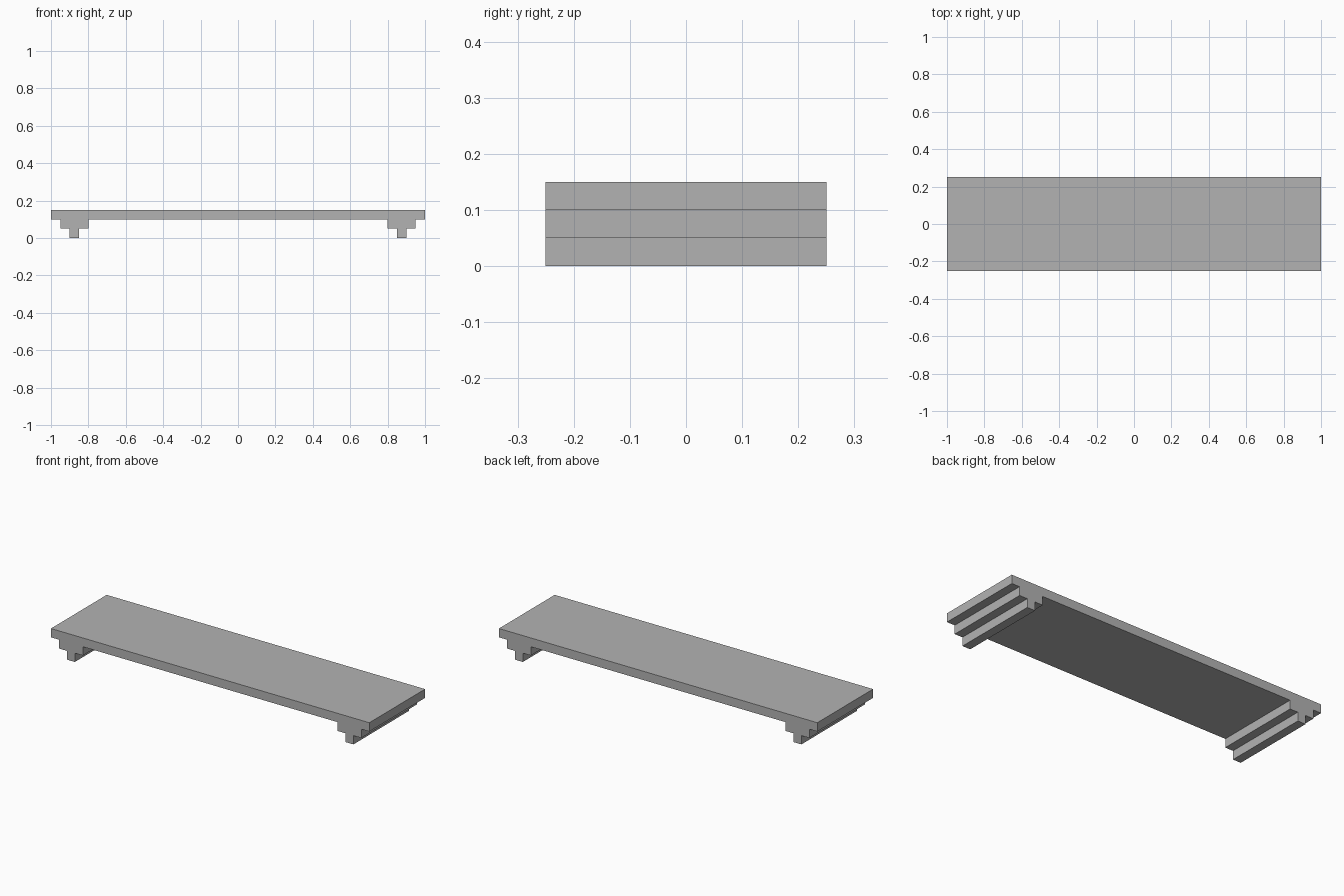
import bpy
import bmesh

cube = bpy.data.objects.get("Cube")
if cube:
    bpy.data.objects.remove(cube, do_unlink=True)

DEPTH = 0.5
STEP = 0.05

# Plain grey material
grey = bpy.data.materials.new("plain_grey")
grey.use_nodes = True
colour = (0.45, 0.45, 0.45, 1)
grey.diffuse_color = colour
grey.node_tree.nodes["Principled BSDF"].inputs["Base Color"].default_value = colour

# Right half of the front outline: slab end, then the stepped foot
half = [(1, 3 * STEP), (1, 2 * STEP), (0.95, 2 * STEP), (0.95, STEP),
        (0.9, STEP), (0.9, 0), (0.85, 0), (0.85, STEP),
        (0.8, STEP), (0.8, 2 * STEP)]
outline = half + [(-x, z) for x, z in reversed(half)]

# Slab with stepped feet, extruded from front to back
bm = bmesh.new()
face = bm.faces.new([bm.verts.new((x, -DEPTH / 2, z)) for x, z in outline])
back = bmesh.ops.extrude_face_region(bm, geom=[face])["geom"]
bmesh.ops.translate(bm, vec=(0, DEPTH, 0),
                    verts=[v for v in back if isinstance(v, bmesh.types.BMVert)])
# Close the front if the extrusion consumed its face
open_edges = [e for e in bm.edges if e.is_boundary]
if open_edges:
    bmesh.ops.contextual_create(bm, geom=open_edges)
bmesh.ops.recalc_face_normals(bm, faces=bm.faces)

mesh = bpy.data.meshes.new("stepped_platform")
bm.to_mesh(mesh)
bm.free()
mesh.materials.append(grey)
platform = bpy.data.objects.new("stepped_platform", mesh)
bpy.context.collection.objects.link(platform)
